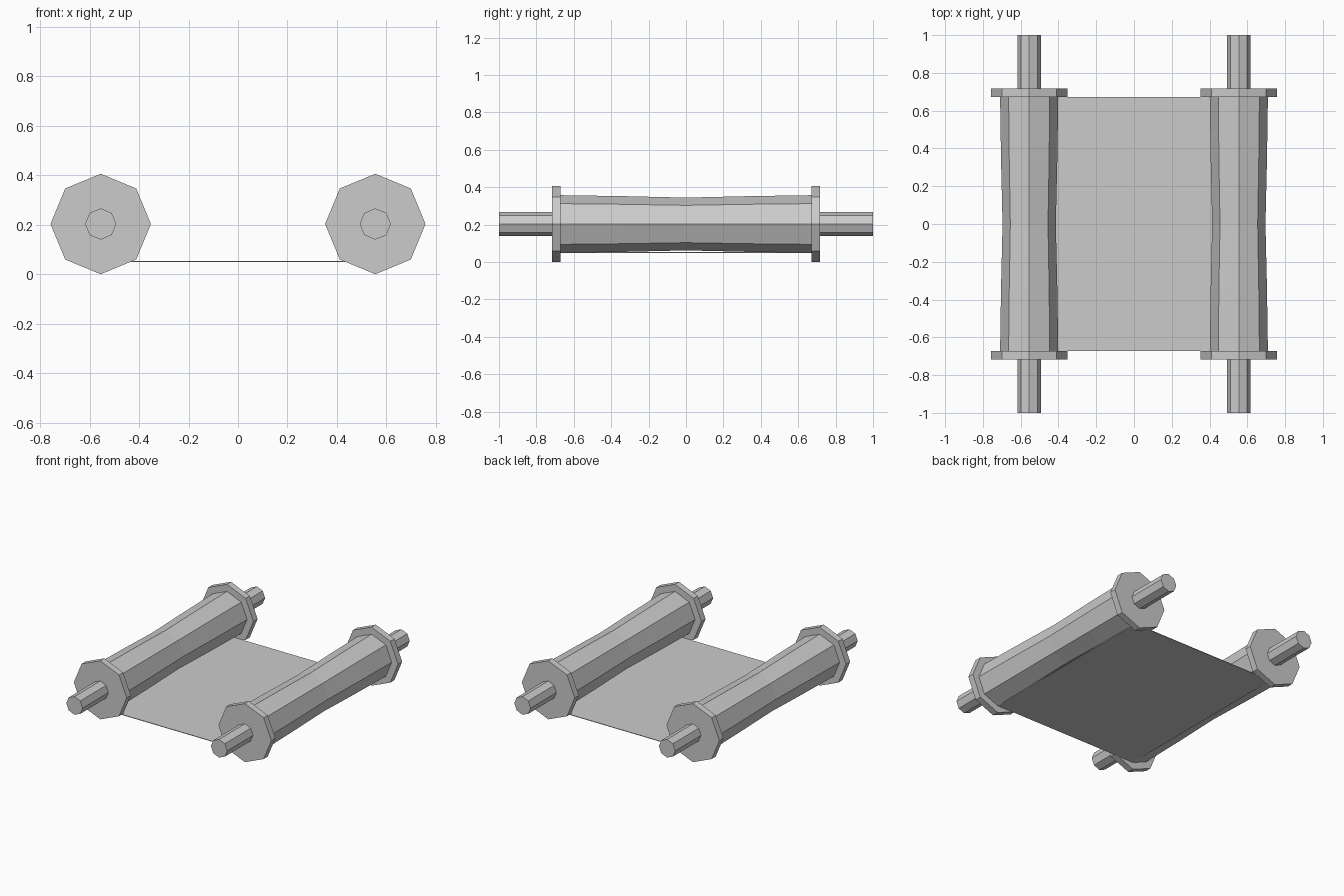
import bpy, bmesh, math

cube = bpy.data.objects.get("Cube")
if cube:
    bpy.data.objects.remove(cube)

# Single plain grey
grey = bpy.data.materials.new("plain_grey")
grey.use_nodes = True
COLOUR = (0.6, 0.6, 0.6, 1)
grey.diffuse_color = COLOUR
grey.node_tree.nodes["Principled BSDF"].inputs["Base Color"].default_value = COLOUR

SIDES = 8
AXIS_X, AXIS_Z = 0.555, 0.203
ROLL_END = 0.672
FLANGE_END = 0.717


def finish(name, bm):
    bmesh.ops.recalc_face_normals(bm, faces=bm.faces)
    mesh = bpy.data.meshes.new(name)
    bm.to_mesh(mesh)
    bm.free()
    mesh.materials.append(grey)
    obj = bpy.data.objects.new(name, mesh)
    bpy.context.collection.objects.link(obj)


def lathe(name, x, profile):
    """Capped octagonal solid along y from (y, radius) pairs."""
    bm = bmesh.new()
    rings = []
    for y, r in profile:
        angles = [2 * math.pi * i / SIDES for i in range(SIDES)]
        rings.append([bm.verts.new((x + r * math.cos(a), y, AXIS_Z + r * math.sin(a)))
                      for a in angles])
    for a, b in zip(rings, rings[1:]):
        for i in range(SIDES):
            j = (i + 1) % SIDES
            bm.faces.new((a[i], a[j], b[j], b[i]))
    bm.faces.new(rings[0])
    bm.faces.new(rings[-1])
    finish(name, bm)


for side, x in (("left", AXIS_X), ("right", -AXIS_X)):
    # Wound roll, slightly waisted in the middle
    lathe(side + "_roll", x, [(-ROLL_END, 0.154), (-0.34, 0.149), (0, 0.141),
                              (0.34, 0.149), (ROLL_END, 0.154)])
    for end, s in (("front", -1), ("back", 1)):
        # End disc and handle
        lathe(f"{side}_{end}_disc", x, [(s * ROLL_END, 0.203), (s * FLANGE_END, 0.203)])
        lathe(f"{side}_{end}_handle", x, [(s * FLANGE_END, 0.063), (s, 0.063)])

# Thin sheet stretched between the undersides of the rolls
bm = bmesh.new()
bmesh.ops.create_cube(bm, size=1)
bmesh.ops.scale(bm, verts=bm.verts, vec=(2 * AXIS_X, 2 * ROLL_END, 0.004))
bmesh.ops.translate(bm, verts=bm.verts, vec=(0, 0, 0.051))
finish("sheet", bm)
